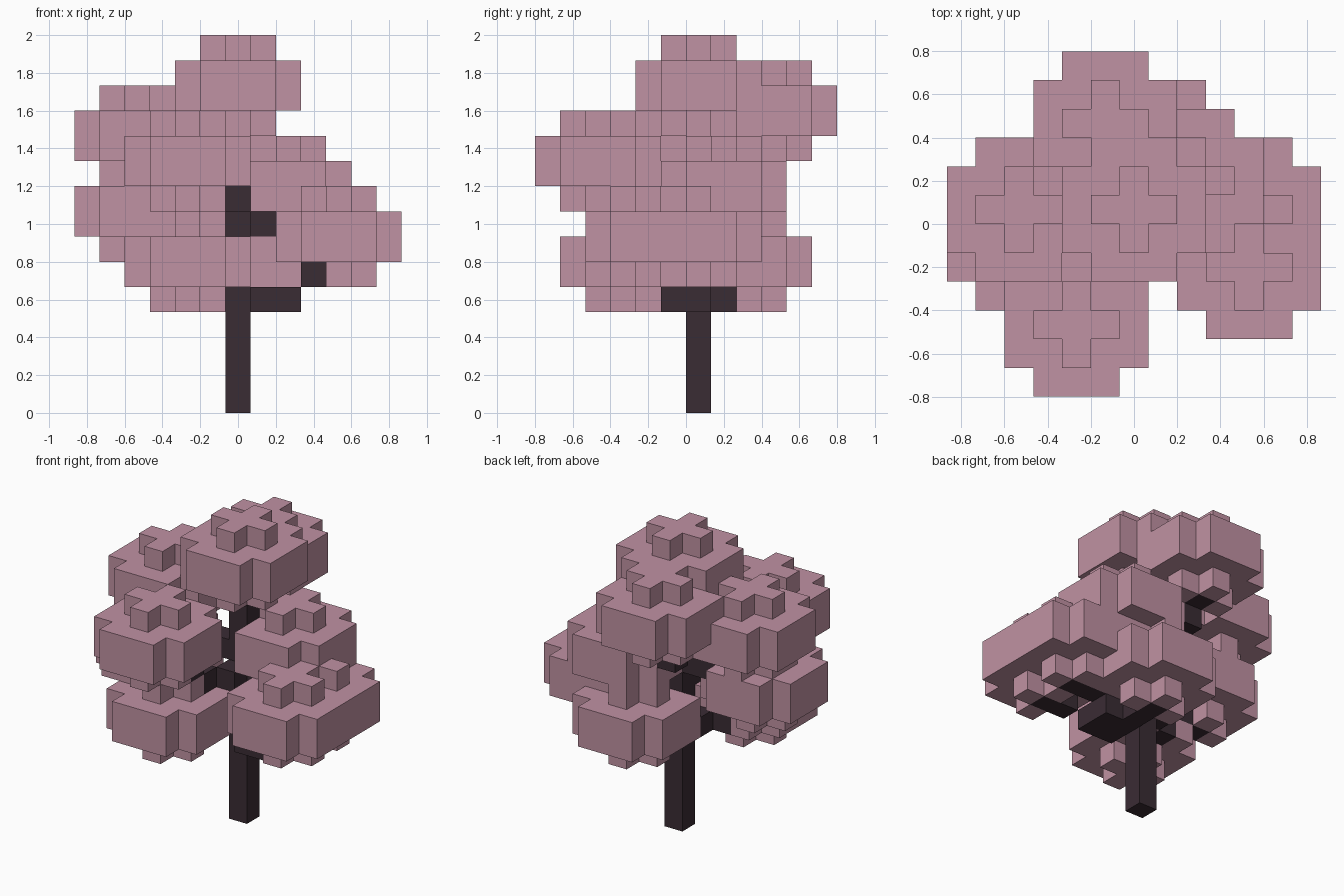
import bpy, bmesh, math
from mathutils import Vector

cube = bpy.data.objects.get("Cube")
if cube:
    bpy.data.objects.remove(cube, do_unlink=True)

V = 2 / 15                       # size of one block
ORIGIN = Vector((-6.5, -6, 0))   # grid corner, in blocks


def material(name, rgb):
    m = bpy.data.materials.new(name)
    m.use_nodes = True
    m.diffuse_color = (*rgb, 1)
    m.node_tree.nodes["Principled BSDF"].inputs["Base Color"].default_value = (*rgb, 1)
    return m


pink = material("blossom_pink", (0.527, 0.287, 0.366))
bark = material("dark_bark", (0.042, 0.025, 0.034))

# Leaf clumps: grid position of the base block, and the height its branch leaves the trunk
TRUNK = (6, 6)
CLUMPS = {
    "crown_leaves": ((6, 6, 11), 0),
    "back_leaves": ((5, 9, 10), 8),
    "front_leaves": ((4, 2, 8), 6),
    "upper_right_leaves": ((2, 6, 9), 7),
    "lower_right_leaves": ((2, 5, 6), 4),
    "upper_left_leaves": ((8, 7, 7), 6),
    "lower_left_front_leaves": ((10, 4, 5), 3),
    "lower_left_back_leaves": ((10, 6, 5), 3),
    "lower_back_leaves": ((7, 8, 4), 3),
    "lower_front_leaves": ((4, 3, 4), None),
}


def limb(start, end):
    """Blocks on a straight line between two grid positions."""
    steps = max(abs(b - a) for a, b in zip(start, end))
    cells = set()
    for s in range(steps + 1):
        x, y, z = (a + (b - a) * s / steps for a, b in zip(start, end))
        cells.add((math.floor(x + 0.5), math.ceil(y - 0.5), math.floor(z + 0.5)))
    return cells


def clump(base):
    """A plus, two rounded squares, and a plus on top."""
    x, y, z = base
    return {(x + i, y + j, z + layer)
            for layer, limit in enumerate((1, 3, 3, 1))
            for i in range(-2, 3) for j in range(-2, 3)
            if abs(i) + abs(j) <= limit}


def build(name, cells, solid, mat):
    """Mesh the outer faces of a set of blocks."""
    bm = bmesh.new()
    for cell in cells:
        for axis in range(3):
            for sign in (-1, 1):
                n = Vector((0, 0, 0))
                n[axis] = sign
                c = Vector(cell)
                if tuple(int(k) for k in c + n) in solid:
                    continue
                u, w = Vector((0, 0, 0)), Vector((0, 0, 0))
                u[(axis + 1) % 3] = 0.5
                w[(axis + 2) % 3] = 0.5 * sign
                mid = c + Vector((0.5, 0.5, 0.5)) + n / 2 + ORIGIN
                corners = (mid - u - w, mid + u - w, mid + u + w, mid - u + w)
                bm.faces.new([bm.verts.new(p * V) for p in corners])
    bmesh.ops.remove_doubles(bm, verts=bm.verts, dist=0.001)
    mesh = bpy.data.meshes.new(name)
    bm.to_mesh(mesh)
    bm.free()
    mesh.materials.append(mat)
    bpy.context.collection.objects.link(bpy.data.objects.new(name, mesh))


# Trunk and branches take priority over leaves
parts = {"trunk": limb((*TRUNK, 0), CLUMPS["crown_leaves"][0])}
taken = set(parts["trunk"])
for name, (base, height) in CLUMPS.items():
    if height:
        cells = limb((*TRUNK, height), base) - taken
        parts[name.replace("leaves", "branch")] = cells
        taken |= cells

# Leaves fill whatever space is left
for name, (base, height) in CLUMPS.items():
    parts[name] = clump(base) - taken
    taken |= parts[name]

for name, cells in parts.items():
    build(name, cells, taken, pink if name.endswith("leaves") else bark)
